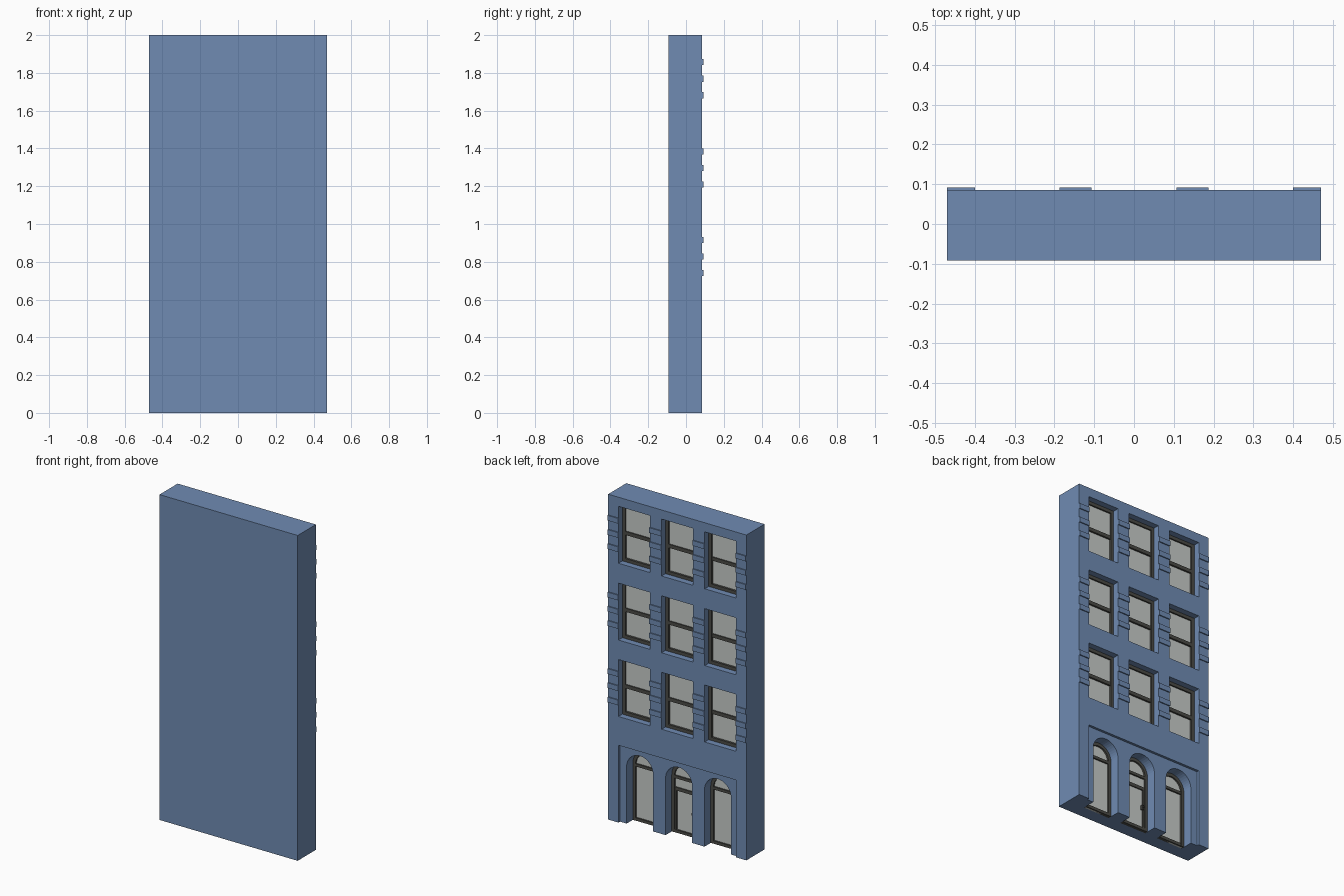
import bpy, bmesh, math

if "Cube" in bpy.data.objects:
    bpy.data.objects.remove(bpy.data.objects["Cube"])

def material(name, rgb):
    m = bpy.data.materials.new(name)
    m.diffuse_color = (*rgb, 1)
    m.use_nodes = True
    m.node_tree.nodes["Principled BSDF"].inputs["Base Color"].default_value = m.diffuse_color
    return m

WALL = material("blue_stone", (0.16, 0.26, 0.45))
GLASS = material("pale_glass", (0.58, 0.61, 0.59))
FRAME = material("dark_frame", (0.07, 0.07, 0.062))

FACE = 0.085      # main facade plane (faces +y)
PANEL = 0.070     # ground floor recessed plane
R = 0.09          # arch radius
SPRING = 0.35     # arch springing height

def finish(bm, name, mat):
    bmesh.ops.recalc_face_normals(bm, faces=bm.faces)
    me = bpy.data.meshes.new(name)
    bm.to_mesh(me)
    bm.free()
    ob = bpy.data.objects.new(name, me)
    bpy.context.collection.objects.link(ob)
    if mat:
        me.materials.append(mat)
    return ob

def add_box(bm, x0, x1, y0, y1, z0, z1):
    vs = bmesh.ops.create_cube(bm, size=1)["verts"]
    for v in vs:
        v.co = ((x0 + x1) / 2 + v.co.x * (x1 - x0),
                (y0 + y1) / 2 + v.co.y * (y1 - y0),
                (z0 + z1) / 2 + v.co.z * (z1 - z0))

def boxes(name, mat, dims):
    bm = bmesh.new()
    for d in dims:
        add_box(bm, *d)
    return finish(bm, name, mat)

def arch_points(cx, r, bottom, n=20):
    pts = [(cx + r * math.cos(math.pi * i / n), SPRING + r * math.sin(math.pi * i / n))
           for i in range(n + 1)]
    return [(cx + r, bottom)] + pts + [(cx - r, bottom)]

def add_arch(bm, cx, r, bottom, y0, y1):
    f = bm.faces.new([bm.verts.new((x, y0, z)) for x, z in arch_points(cx, r, bottom)])
    g = bmesh.ops.extrude_face_region(bm, geom=[f])["geom"]
    for v in g:
        if isinstance(v, bmesh.types.BMVert):
            v.co.y = y1

def add_arch_ring(bm, cx, r_out, r_in, bottom, y0, y1):
    outer, inner = arch_points(cx, r_out, bottom), arch_points(cx, r_in, bottom)
    rings = [[bm.verts.new((x, y, z)) for x, z in p]
             for p, y in ((outer, y0), (outer, y1), (inner, y1), (inner, y0))]
    for k in range(4):
        a, b = rings[k], rings[(k + 1) % 4]
        for i in range(len(a) - 1):
            bm.faces.new((a[i], a[i + 1], b[i + 1], b[i]))
    for i in (0, -1):
        bm.faces.new([r[i] for r in rings])

def cut(target, cutter):
    m = target.modifiers.new("cut", "BOOLEAN")
    m.operation, m.solver, m.object = "DIFFERENCE", "EXACT", cutter
    bpy.context.view_layer.objects.active = target
    bpy.ops.object.modifier_apply(modifier=m.name)
    bpy.data.objects.remove(cutter)

WINDOWS = [(cx - 0.1065, cx + 0.1065, z, z + 0.35)
           for z in (0.652, 1.122, 1.594) for cx in (-0.2935, 0, 0.2935)]
ARCHES = (-0.265, 0, 0.265)

# Wall with window openings, shallow ground floor panel and deep arches
wall = boxes("facade_wall", WALL, [(-0.47, 0.47, -0.0915, FACE, 0, 2)])
cut(wall, boxes("window_cutter", None,
                [(a, b, FACE - 0.055, 0.2, c, d) for a, b, c, d in WINDOWS]))
cut(wall, boxes("panel_cutter", None, [(-0.40, 0.40, PANEL, 0.2, -0.1, 0.475)]))
bm = bmesh.new()
for cx in ARCHES:
    add_arch(bm, cx, R, -0.1, -0.01, 0.15)
cut(wall, finish(bm, "arch_cutter", None))

# Raised bands on the piers beside each window
bands = []
for z in (0.652, 1.122, 1.594):
    for k in (1, 2, 3):
        zc = z + 0.0875 * k
        for a, b in ((-0.47, -0.40), (-0.187, -0.107), (0.107, 0.187), (0.40, 0.47)):
            bands.append((a, b, FACE - 0.005, 0.0915, zc - 0.016, zc + 0.016))
boxes("pier_bands", WALL, bands)

# Sash windows: frame, meeting rail and two panes
frames, panes = [], []
y0, y1, w = FACE - 0.056, FACE - 0.038, 0.02
for a, b, c, d in WINDOWS:
    mid = (c + d) / 2
    frames += [(a, a + w, y0, y1, c, d), (b - w, b, y0, y1, c, d),
               (a + w, b - w, y0, y1, c, c + w), (a + w, b - w, y0, y1, d - w, d),
               (a + w, b - w, y0, y1 - 0.002, mid - 0.011, mid + 0.011)]
    panes += [(a + w, b - w, y0, y0 + 0.005, c + w, mid - 0.01),
              (a + w, b - w, y0, y0 + 0.009, mid + 0.01, d - w)]
boxes("window_frames", FRAME, frames)
boxes("window_panes", GLASS, panes)

# Arched glazing of the ground floor
bm = bmesh.new()
for cx in ARCHES:
    add_arch(bm, cx, R - 0.005, 0, -0.011, 0.0)
finish(bm, "arch_glass", GLASS)
bm = bmesh.new()
for cx in ARCHES:
    add_arch_ring(bm, cx, R, R - 0.019, 0, -0.011, 0.01)
finish(bm, "arch_frames", FRAME)
r = R - 0.019
bars = []
for cx in ARCHES:
    bars += [(cx - r, cx + r, -0.011, 0.009, 0.333, 0.35),
             (cx - r, cx + r, -0.011, 0.009, 0, 0.018)]
boxes("arch_transoms", FRAME, bars)

# Central door leaf frame and handle
boxes("door_frame", FRAME, [(-r, r, -0.011, 0.007, 0.258, 0.278),
                            (-r, -r + 0.012, -0.011, 0.006, 0.018, 0.258),
                            (r - 0.012, r, -0.011, 0.006, 0.018, 0.258)])
boxes("door_handle", FRAME, [(-0.063, -0.049, 0, 0.012, 0.13, 0.16),
                             (-0.06, -0.05, 0.01, 0.02, 0.14, 0.15)])
